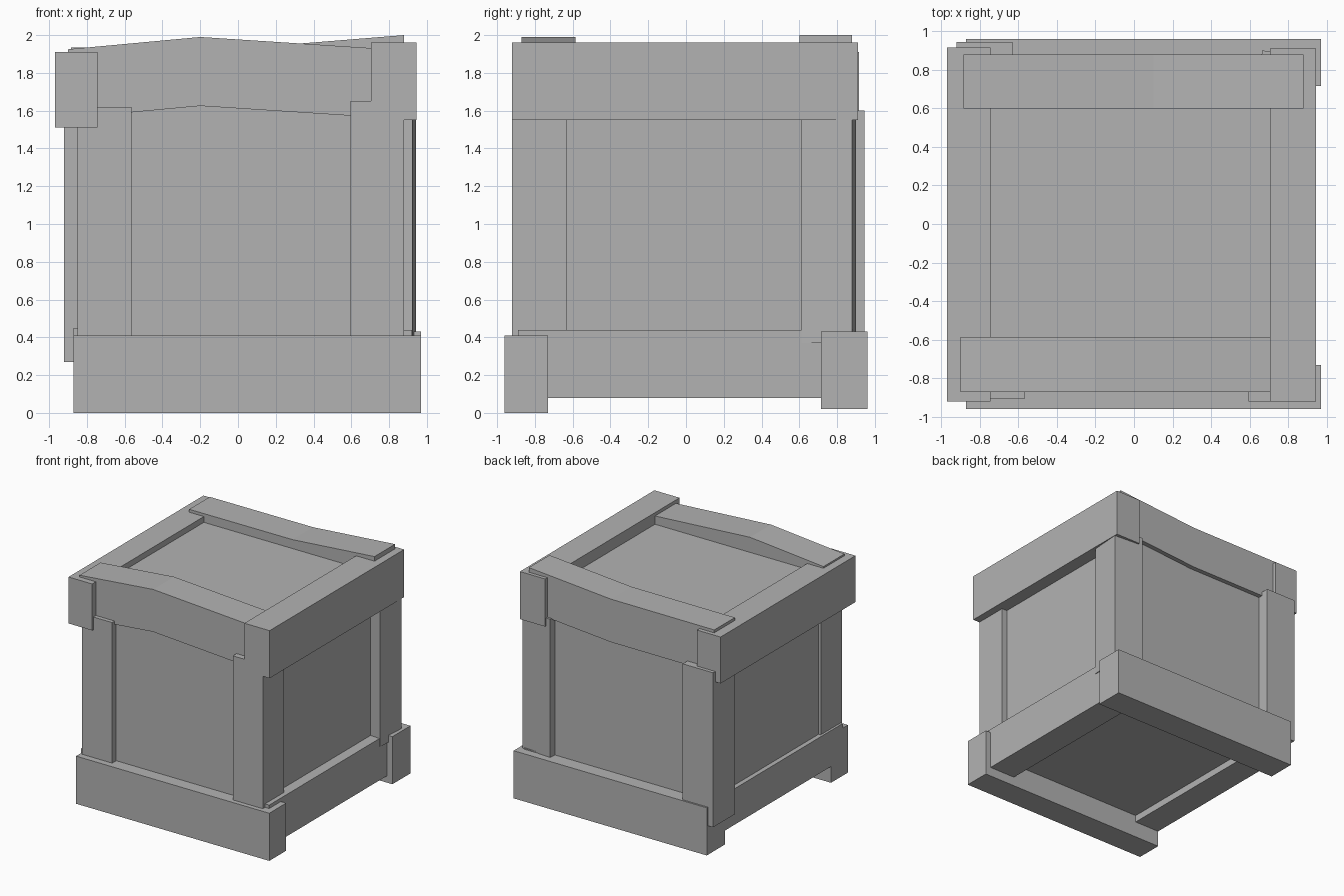
import bpy, bmesh, math
from mathutils import Vector

old = bpy.data.objects.get("Cube")
if old:
    bpy.data.objects.remove(old, do_unlink=True)

grey = bpy.data.materials.new("plain_grey")
grey.use_nodes = True
tone = (0.45, 0.45, 0.45, 1)
grey.diffuse_color = tone
grey.node_tree.nodes["Principled BSDF"].inputs["Base Color"].default_value = tone


def finish(name, bm):
    """Turn a bmesh into a named, flat shaded grey object."""
    bmesh.ops.recalc_face_normals(bm, faces=bm.faces)
    mesh = bpy.data.meshes.new(name)
    bm.to_mesh(mesh)
    bm.free()
    mesh.materials.append(grey)
    obj = bpy.data.objects.new(name, mesh)
    bpy.context.collection.objects.link(obj)
    return obj


def board(name, x, y, z, turn=0):
    """Straight board spanning the given ranges, turned about its own upright axis."""
    low, high = (Vector(c) for c in zip(x, y, z))
    bm = bmesh.new()
    bmesh.ops.create_cube(bm, size=1)
    bmesh.ops.scale(bm, vec=high - low, verts=bm.verts)
    obj = finish(name, bm)
    obj.location = (low + high) / 2
    obj.rotation_euler.z = math.radians(turn)
    return obj


def bent_board(name, top, depth, y):
    """Board along x whose top follows the given points, extruded along y."""
    bm = bmesh.new()
    outline = top + [(x, z - depth) for x, z in reversed(top)]
    face = bm.faces.new([bm.verts.new((x, y[0], z)) for x, z in outline])
    ext = bmesh.ops.extrude_face_region(bm, geom=[face])
    verts = [v for v in ext["geom"] if isinstance(v, bmesh.types.BMVert)]
    bmesh.ops.translate(bm, vec=(0, y[1] - y[0], 0), verts=verts)
    return finish(name, bm)


# Recessed inner box
board("inner_panels", (-0.83, 0.83), (-0.85, 0.84), (0.2, 1.86))

# Bottom frame
board("bottom_front_beam", (-0.87, 0.97), (-0.96, -0.73), (0, 0.41))
board("bottom_back_beam", (-0.87, 0.97), (0.715, 0.96), (0.02, 0.43))
board("bottom_right_beam", (0.67, 0.92), (-0.89, 0.89), (0.08, 0.44))
board("bottom_left_beam", (-0.87, -0.63), (-0.89, 0.89), (0.14, 0.45))

# Corner posts
board("front_right_post", (0.595, 0.88), (-0.92, -0.63), (0.3, 1.65))
board("front_left_post", (-0.85, -0.565), (-0.905, -0.62), (0.3, 1.62))
board("back_left_post", (-0.92, -0.63), (0.65, 0.945), (0.27, 1.6))
board("back_right_post", (0.654, 0.934), (0.62, 0.89), (0.37, 1.62), turn=-4)

# Top frame, with crooked front and back boards
board("top_left_beam", (-0.97, -0.745), (-0.92, 0.915), (1.51, 1.91))
board("top_right_beam", (0.705, 0.945), (-0.92, 0.91), (1.55, 1.96))
bent_board("top_front_beam", [(-0.9, 1.925), (-0.2, 1.99), (0.88, 1.92)], 0.365, (-0.87, -0.585))
bent_board("top_back_beam", [(-0.885, 1.935), (0.1, 1.937), (0.88, 2.0)], 0.37, (0.6, 0.88))
